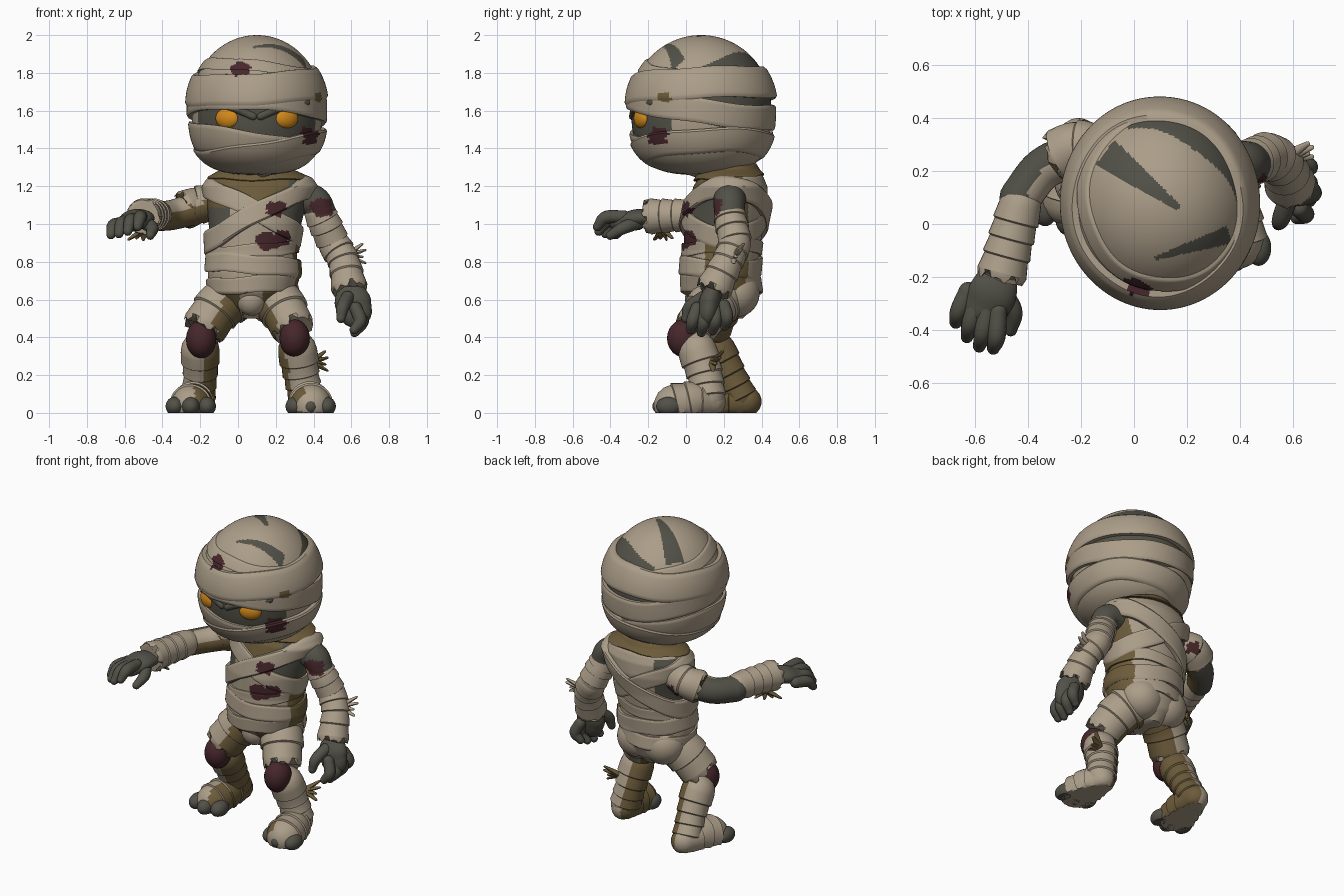
import bpy, bmesh, math
from mathutils import Vector, Matrix

if bpy.data.objects.get("Cube"):
    bpy.data.objects.remove(bpy.data.objects["Cube"])

# Flat colours
COLOURS = {
    "cream_bandage": (.41, .34, .25), "brown_cloth": (.15, .105, .043),
    "grey_skin": (.085, .082, .064), "dark_red_wound": (.062, .02, .024),
    "orange_eye": (.65, .25, .01)}
CREAM, BROWN, SKIN, RED, ORANGE = range(5)
palette = []
for label, rgb in COLOURS.items():
    m = bpy.data.materials.new(label)
    m.use_nodes = True
    m.diffuse_color = (*rgb, 1)
    shader = m.node_tree.nodes["Principled BSDF"]
    shader.inputs["Base Color"].default_value = (*rgb, 1)
    shader.inputs["Roughness"].default_value = .9
    palette.append(m)

# Torn holes and stains in the bandages: centre, radius, colour
PATCHES = [((.01, -.25, 1.83), .06, RED), ((.38, -.15, 1.465), .07, RED),
           ((.2, 0, 1.08), .06, RED), ((.16, -.02, .91), .07, RED), ((.24, .01, .925), .06, RED),
           ((.45, .15, 1.09), .07, RED), ((-.15, .38, 1.06), .05, RED),
           ((.42, -.12, 1.67), .04, BROWN), ((-.08, -.02, .72), .03, BROWN)]


def torn(c):
    """Colour of a ragged patch covering point c, if any."""
    ragged = .007 * math.sin(90 * c.x + 70 * c.z) + .004 * math.sin(170 * c.z - 60 * c.y)
    for centre, radius, colour in PATCHES:
        d = c - Vector(centre)
        d.z *= 1.4
        if d.length + ragged < radius:
            return colour
    return None


def skin_mesh(name, rows, colour, rule=None):
    """Closed surface from rings of points; rule(centre, normal) recolours faces."""
    bm = bmesh.new()
    rings = [[bm.verts.new((p[0], p[1], max(p[2], 0))) for p in row] for row in rows]
    n = len(rings[0])
    for a, b in zip(rings, rings[1:]):
        for i in range(n):
            j = (i + 1) % n
            bm.faces.new((a[i], a[j], b[j], b[i]))
    bm.faces.new(rings[0])
    bm.faces.new(rings[-1])
    bmesh.ops.recalc_face_normals(bm, faces=bm.faces)
    for f in bm.faces:
        c = f.calc_center_median()
        pick = torn(c)
        if pick is None and rule:
            pick = rule(c, f.normal)
        f.material_index = colour if pick is None else pick
    mesh = bpy.data.meshes.new(name)
    bm.to_mesh(mesh)
    bm.free()
    obj = bpy.data.objects.new(name, mesh)
    for m in palette:
        mesh.materials.append(m)
    bpy.context.collection.objects.link(obj)
    bpy.ops.object.select_all(action="DESELECT")
    obj.select_set(True)
    bpy.context.view_layer.objects.active = obj
    bpy.ops.object.shade_smooth_by_angle(angle=math.radians(40))


def tube(name, points, colour, rule=None, wraps=0, jag=0, sides=32, steps=48, flat=1):
    """Rounded limb through (x, y, z, radius) points, with overlapping wrap ridges."""
    p = [Vector(q) for q in points]
    p = [2 * p[0] - p[1]] + p + [2 * p[-1] - p[-2]]
    path = []
    for k in range(steps + 1):
        u = k / steps * (len(p) - 3)
        i = min(int(u), len(p) - 4)
        t = u - i
        a, b, c, d = p[i:i + 4]
        q = b + .5 * t * (c - a + t * (2 * a - 5 * b + 4 * c - d + t * (3 * (b - c) + d - a)))
        ridge = 1 + .1 * ((k / steps * wraps) % 1) if wraps else 1
        path.append((q.xyz, q.w * ridge))
    first, last = path[0], path[-1]
    t0 = (path[1][0] - first[0]).normalized()
    t1 = (last[0] - path[-2][0]).normalized()
    angles = [math.radians(x) for x in (20, 40, 60, 75, 87)]
    path = [(first[0] - t0 * first[1] * math.sin(a), first[1] * math.cos(a)) for a in angles[::-1]] + path
    if not jag:
        path += [(last[0] + t1 * last[1] * math.sin(a), last[1] * math.cos(a)) for a in angles]
    rows, tangent = [], t0
    side = (t0.cross((0, 0, 1)) if abs(t0.z) < .9 else t0.cross((0, 1, 0))).normalized()
    for k, (c, r) in enumerate(path):
        new = (path[min(k + 1, len(path) - 1)][0] - path[max(k - 1, 0)][0]).normalized()
        side = tangent.rotation_difference(new) @ side
        tangent = new
        up = tangent.cross(side)
        rows.append([c + r * (math.cos(s) * side + flat * math.sin(s) * up)
                     for s in (math.tau * i / sides for i in range(sides))])
    if jag:
        for i in range(sides):
            rows[-1][i] = rows[-1][i] + t1 * jag * (abs(i % 6 - 3) / 3 + .5 * math.sin(i * 2))
    skin_mesh(name, rows, colour, rule)


def ball(name, loc, size, colour, turn=0):
    rows = []
    for k in range(1, 24):
        a = math.pi * k / 24
        rows.append([Matrix.Rotation(turn, 3, "Z") @ Vector((
            size[0] * math.sin(a) * math.cos(b), size[1] * math.sin(a) * math.sin(b),
            size[2] * math.cos(a))) + Vector(loc) for b in (math.tau * i / 32 for i in range(32))])
    skin_mesh(name, rows, colour)


def loft(name, surf, zs, colour, rule, seg=200):
    skin_mesh(name, [[surf(math.tau * i / seg, z, 0) for i in range(seg)] for z in zs], colour, rule)


def wrap(name, surf, z0, half, tilt, heading, lift, colour=CREAM, rule=None):
    """Bandage strip lying around a body on a tilted path."""
    rows, seg, across = [], 144, 12
    for k in range(seg + 1):
        th = math.tau * k / seg + math.pi / 2
        mid = z0 + tilt * math.cos(th - math.radians(heading)) + .004 * math.sin(5 * th + z0 * 40)
        row = [surf(th, mid + half * (2 * j / across - 1), lift * (.75 if j in (0, across) else 1))
               for j in range(across + 1)]
        rows.append(row + [surf(th, mid + half * s, -.02) for s in (1, 0, -1)])
    skin_mesh(name, rows, colour, rule)


# Head
def head_surf(th, z, off):
    t = (z - 1.63) / .37
    power = 2 if t > 0 else 2.9
    r = max(0, 1 - abs(t) ** power) ** (1 / power)
    return Vector((.1 + (.345 + off) * r * math.cos(th), .08 + (.37 + off) * r * math.sin(th), z))


def wedge(c, a, b, wide):
    """True inside a tapered slit from a to b, seen from above."""
    a, b, p = Vector(a), Vector(b), c.xy
    t = (p - a).dot(b - a) / (b - a).length_squared
    return 0 < t < 1 and (p - a - t * (b - a)).length < wide * (1 - .8 * t)


def head_rule(c, n):
    if c.z > 1.76:
        around = math.degrees(math.atan2(c.y - .09, c.x - .1))
        if wedge(c, (-.11, .27), (.17, .06), .06) or wedge(c, (.36, -.04), (.08, -.13), .035):
            return SKIN
        if 0 < around < 115 and c.z < 1.835 + .075 * math.sin(math.radians(around * 1.57)):
            return SKIN
        return None
    return SKIN if c.z > 1.6 or (c.z > 1.4 and c.y < -.08) else CREAM


loft("head", head_surf, [1.63 - .3699 * math.cos(math.pi * k / 130) for k in range(131)], CREAM, head_rule)
for args in (("forehead_wrap", 1.73, .083, .025, 40, .035), ("brow_wrap", 1.617, .066, .058, -110, .027),
             ("cheek_wrap", 1.41, .075, .055, 180, .022), ("chin_wrap", 1.385, .065, .06, 20, .034),
             ("jaw_wrap", 1.31, .045, .025, 160, .02), ("crown_wrap", 1.805, .03, .045, 225, .016)):
    wrap(args[0], head_surf, *args[1:])

# Face
for side, label in ((-1, "right"), (1, "left")):
    ball(label + "_eye", (.1 + side * .155, -.235, 1.56), (.068, .035, .054), ORANGE, side * .42)
    tube(label + "_brow", [(.1 + side * x, y, z, .022) for x, y, z in
         ((.26, -.18, 1.645), (.14, -.26, 1.622), (.02, -.28, 1.57))], SKIN, steps=20, sides=16)

# Torso
RINGS = [(.5, .07, .2, .06, .1), (.56, .07, .2, .15, .16), (.64, .07, .19, .22, .205),
         (.74, .08, .18, .24, .2), (.86, .08, .19, .23, .2), (1, .09, .2, .245, .21),
         (1.12, .1, .225, .265, .21), (1.2, .11, .235, .285, .195), (1.25, .11, .24, .25, .17),
         (1.29, .1, .23, .17, .14), (1.34, .1, .22, .13, .12)]


def torso_surf(th, z, off):
    z = min(max(z, RINGS[0][0]), RINGS[-1][0])
    a, b = next((a, b) for a, b in zip(RINGS, RINGS[1:]) if z <= b[0])
    t = (z - a[0]) / (b[0] - a[0])
    _, cx, cy, rx, ry = (p + (q - p) * t for p, q in zip(a, b))
    return Vector((cx + (rx + off) * math.cos(th), cy + (ry + off) * math.sin(th), z))


def torso_rule(c, n):
    if c.z > 1.235 or (c.z > 1.09 and c.y < .2 and c.x < .27):
        return BROWN if c.y < .3 or c.z > 1.28 else CREAM
    if c.z < .67 and n.y < 0 and abs(c.x - .07) > .06:
        return BROWN
    if c.z > .94 and abs(c.x - .09) > .13 and not (c.x > .2 and c.y > .2):
        return SKIN
    return side_rule(c, n)


def side_rule(c, n):
    return BROWN if c.x > .27 and .1 < c.y < .33 and c.z < 1.12 else None


loft("torso", torso_surf, [.5 + .84 * k / 90 for k in range(91)], CREAM, torso_rule)
for args in (("hip_wrap", .68, .045, .015, 0, .014), ("waist_wrap", .78, .05, .02, 200, .02),
             ("belly_wrap", .865, .035, .02, 20, .014)):
    wrap(args[0], torso_surf, *args[1:], CREAM, side_rule)
wrap("right_sash", torso_surf, 1.06, .055, .13, 185, .018)
wrap("left_sash", torso_surf, 1.045, .06, .15, -5, .03)
wrap("collar", torso_surf, 1.275, .03, .015, 90, .02, BROWN)
ball("loincloth", (.07, .07, .605), (.08, .075, .09), CREAM)
for x, label in ((-.02, "right"), (.16, "left")):
    ball(label + "_buttock", (x, .26, .635), (.135, .13, .13), CREAM)


# Legs
def inner_brown(c, n):
    return BROWN if n.x > .2 else None


def left_brown(c, n):
    return BROWN if n.x < -.3 and n.y > -.75 else None


tube("right_thigh", [(0, .2, .64, .14), (-.1, .16, .56, .125), (-.18, .12, .45, .112)], CREAM, inner_brown, 3, .03)
tube("left_thigh", [(.16, .2, .64, .14), (.23, .13, .56, .125), (.29, .05, .45, .106)], CREAM, left_brown, 3, .03)
ball("right_knee", (-.195, .07, .39), (.08, .085, .1), RED)
ball("left_knee", (.3, -.01, .395), (.08, .09, .1), RED)
tube("right_shin", [(-.2, .16, .33, .103), (-.2, .23, .2, .085), (-.21, .29, .08, .085)], CREAM, inner_brown, 4)
tube("left_shin", [(.315, .06, .33, .103), (.335, .1, .2, .09), (.36, .12, .08, .088)], CREAM, left_brown, 4)
tube("right_foot", [(-.21, .32, .06, .08), (-.23, .2, .06, .1), (-.25, .1, .04, .105)], CREAM, inner_brown, 3)
tube("left_foot", [(.36, .13, .06, .08), (.375, .04, .06, .1), (.385, -.06, .04, .11)], CREAM, left_brown, 3)
for label, x, y in (("right", -.25, .025), ("left", .385, -.11)):
    for i, (dx, dy) in enumerate(((-.085, .035), (0, 0), (.085, .02))):
        ball(f"{label}_toe_{i + 1}", (x + dx, y + dy, .035), (.048, .068, .05), SKIN)


# Arms
def sleeve_rule(c, n):
    if n.y < -.15 and c.x > -.4:
        return CREAM if n.z > .25 else BROWN
    return None


tube("right_shoulder", [(-.1, .27, 1.12, .085), (-.21, .29, 1.1, .095), (-.28, .26, 1.075, .095)], CREAM,
     sleeve_rule, 2, .02)
tube("right_upper_arm", [(-.2, .27, 1.09, .085), (-.34, .21, 1.05, .08), (-.43, .1, 1.04, .078)], SKIN, sleeve_rule)
tube("right_forearm", [(-.43, .07, 1.05, .08), (-.465, -.06, 1.045, .082), (-.5, -.19, 1.04, .088)], CREAM, None, 4, .025)
tube("left_shoulder", [(.3, .24, 1.15, .085), (.4, .23, 1.12, .085), (.44, .23, 1.06, .08)], SKIN)
tube("left_upper_arm", [(.43, .23, 1.06, .08), (.46, .24, 1, .083), (.5, .26, .91, .082)], CREAM, None, 3)
tube("left_forearm", [(.51, .26, .89, .084), (.56, .22, .8, .08), (.59, .15, .66, .09)], CREAM, None, 4, .025)

# Hands
tube("right_palm", [(-.5, -.16, 1.03, .06), (-.53, -.25, 1.03, .09), (-.56, -.32, 1.01, .085)], SKIN, flat=.55)
tube("left_palm", [(.59, .16, .68, .06), (.605, .13, .6, .095), (.62, .12, .54, .09)], SKIN, flat=.6)


def fingers(label, base, middle, tip, spread, thumb):
    for i in range(4):
        shift = Vector(spread) * (i - 1.5)
        short = 1 - .14 * abs(i - 1.4)
        pts = [Vector(base) + shift]
        pts += [pts[0] + (Vector(q) - Vector(base)) * short + shift * .25 for q in (middle, tip)]
        tube(f"{label}_finger_{i + 1}", [(*q, r) for q, r in zip(pts, (.034, .034, .024))], SKIN, steps=20, sides=16)
    tube(label + "_thumb", [(*q, r) for q, r in zip(thumb, (.036, .034, .024))], SKIN, steps=20, sides=16)


fingers("right", (-.57, -.29, 1.02), (-.595, -.4, 1.01), (-.61, -.455, .95), (-.038, .025, -.012),
        ((-.5, -.25, 1.01), (-.455, -.33, .98), (-.465, -.4, .94)))
fingers("left", (.63, .13, .56), (.66, .125, .48), (.62, .11, .42), (.004, .048, .004),
        ((.58, .09, .61), (.555, .02, .56), (.545, 0, .5)))

# Loose bandage ends
for label, base, way, colour in (("elbow", (.57, .25, .83), (.1, .03, .015), CREAM),
                                 ("shin", (.39, .14, .27), (.08, .03, .005), BROWN),
                                 ("wrist", (-.5, -.12, .97), (-.02, 0, -.05), BROWN)):
    for i in range(4):
        start, reach = Vector(base), Vector(way)
        fan = Vector((0, .012, .022)) if abs(way[0]) > .05 else Vector((.025, .02, 0))
        end = start + reach * (1 - .15 * (i % 2)) + fan * (i - 1.5) * 1.5
        tube(f"{label}_strand_{i + 1}", [(*start, .024), (*((start + end) / 2), .018), (*end, .01)],
             colour, steps=10, sides=10, flat=.7)
